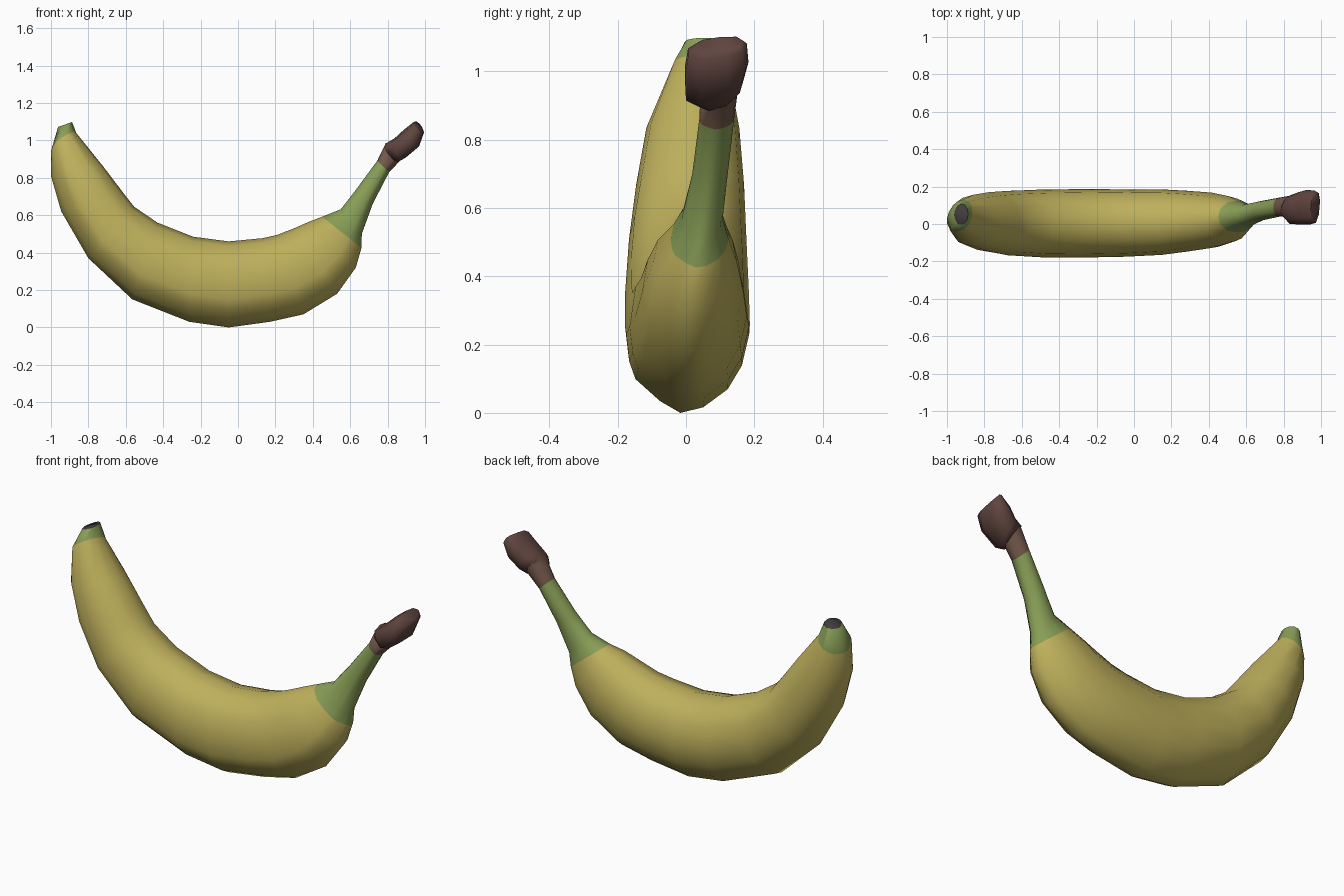
import bpy, bmesh
from mathutils import Vector

if "Cube" in bpy.data.objects:
    bpy.data.objects.remove(bpy.data.objects["Cube"])


def material(name, rgb):
    m = bpy.data.materials.new(name)
    m.diffuse_color = (*rgb, 1)
    m.use_nodes = True
    m.node_tree.nodes["Principled BSDF"].inputs["Base Color"].default_value = m.diffuse_color
    return m


YELLOW = material("peel yellow", (0.515, 0.434, 0.107))
GREEN = material("unripe green", (0.246, 0.342, 0.093))
LIGHT_BROWN = material("stem light brown", (0.17, 0.098, 0.069))
DARK_BROWN = material("stem dark brown", (0.115, 0.058, 0.049))
GREY = material("tip dark grey", (0.06, 0.05, 0.053))

# Cross-sections as (outer-to-inner, sideways) pairs in the range -1..1
PEEL = [(-1, -.12), (-.93, .25), (-.7, .65), (-.4, .88), (0, 1), (.52, .9), (.89, .5),
        (1, 0), (.89, -.5), (.52, -.9), (0, -1), (-.35, -.95), (-.57, -.85), (-.85, -.45)]
BLOCK = [(-1, -.5), (-1, .35), (-.6, .85), (.2, 1), (.8, .75), (1, .1),
         (.85, -.65), (.3, -1), (-.6, -1)]


def loft(name, profile, sections, mats, side_rule, start_mat, end_mat, angle):
    """Skin sections of (outer x, z, inner x, z, centre y, half width, tilt)."""
    bm = bmesh.new()
    rings = []
    for ox, oz, ix, iz, yc, hw, *tilt in sections:
        o, i = Vector((ox, yc, oz)), Vector((ix, yc, iz))
        # tilt slides the front and back of the ring along the axis
        along = Vector((0, 1, 0)).cross(i - o).normalized() * (tilt[0] if tilt else 0)
        rings.append([bm.verts.new((o + i) / 2 + (i - o) / 2 * t
                                   + Vector((0, hw * s, 0)) + along * s)
                      for t, s in profile])
    n = len(profile)
    for r in range(len(rings) - 1):
        a, b = rings[r], rings[r + 1]
        for k in range(n):
            f = bm.faces.new((a[k], a[(k + 1) % n], b[(k + 1) % n], b[k]))
            f.material_index = side_rule(r)
    bm.faces.new(rings[0]).material_index = start_mat
    bm.faces.new(rings[-1]).material_index = end_mat
    bmesh.ops.recalc_face_normals(bm, faces=bm.faces[:])
    me = bpy.data.meshes.new(name)
    bm.to_mesh(me)
    bm.free()
    for m in mats:
        me.materials.append(m)
    ob = bpy.data.objects.new(name, me)
    bpy.context.collection.objects.link(ob)
    bpy.ops.object.select_all(action='DESELECT')
    ob.select_set(True)
    bpy.context.view_layer.objects.active = ob
    bpy.ops.object.shade_smooth_by_angle(angle=angle)
    return ob


# Fruit from blossom tip to stem (positive tilt moves the back towards the stem)
body = [
    (-.962, 1.072, -.887, 1.098, .052, .056),
    (-.997, .945, -.865, 1.04, .045, .085, .025),
    (-1.0, .81, -.72, .86, .02, .136),
    (-.945, .62, -.61, .715, .012, .158),
    (-.80, .37, -.555, .645, .005, .172),
    (-.565, .15, -.43, .56, .003, .181),
    (-.26, .03, -.24, .485, .004, .183),
    (-.05, 0, -.05, .46, .005, .18),
    (.17, .03, .13, .477, .01, .175),
    (.35, .07, .21, .495, .015, .163),
    (.53, .18, .30, .53, .02, .148),
    (.63, .32, .38, .565, .027, .122),
    (.66, .425, .45, .592, .04, .085),
    (.662, .50, .55, .632, .047, .06),
    (.72, .66, .63, .735, .07, .052),
    (.808, .83, .745, .892, .09, .051),
    (.875, .90, .79, .985, .098, .056, .025),
]
last = len(body) - 2


def body_colour(r):
    if r == last:
        return 2
    return 1 if r == 0 or r >= 12 else 0


loft("banana_body", PEEL, body, [YELLOW, GREEN, LIGHT_BROWN, GREY],
     body_colour, 3, 2, 1.2)

# Dried blocky end of the stem, overhanging towards the front
cap = [
    (.866, .893, .79, .983, .097, .058, .025),
    (.89, .905, .835, 1.01, .085, .085, .025),
    (.965, .965, .885, 1.055, .09, .093, .012),
    (.992, 1.04, .935, 1.095, .092, .086, .012),
    (.985, 1.06, .945, 1.10, .095, .07, .01),
]
loft("stem_cap", BLOCK, cap, [DARK_BROWN], lambda r: 0, 0, 0, 1.2)
